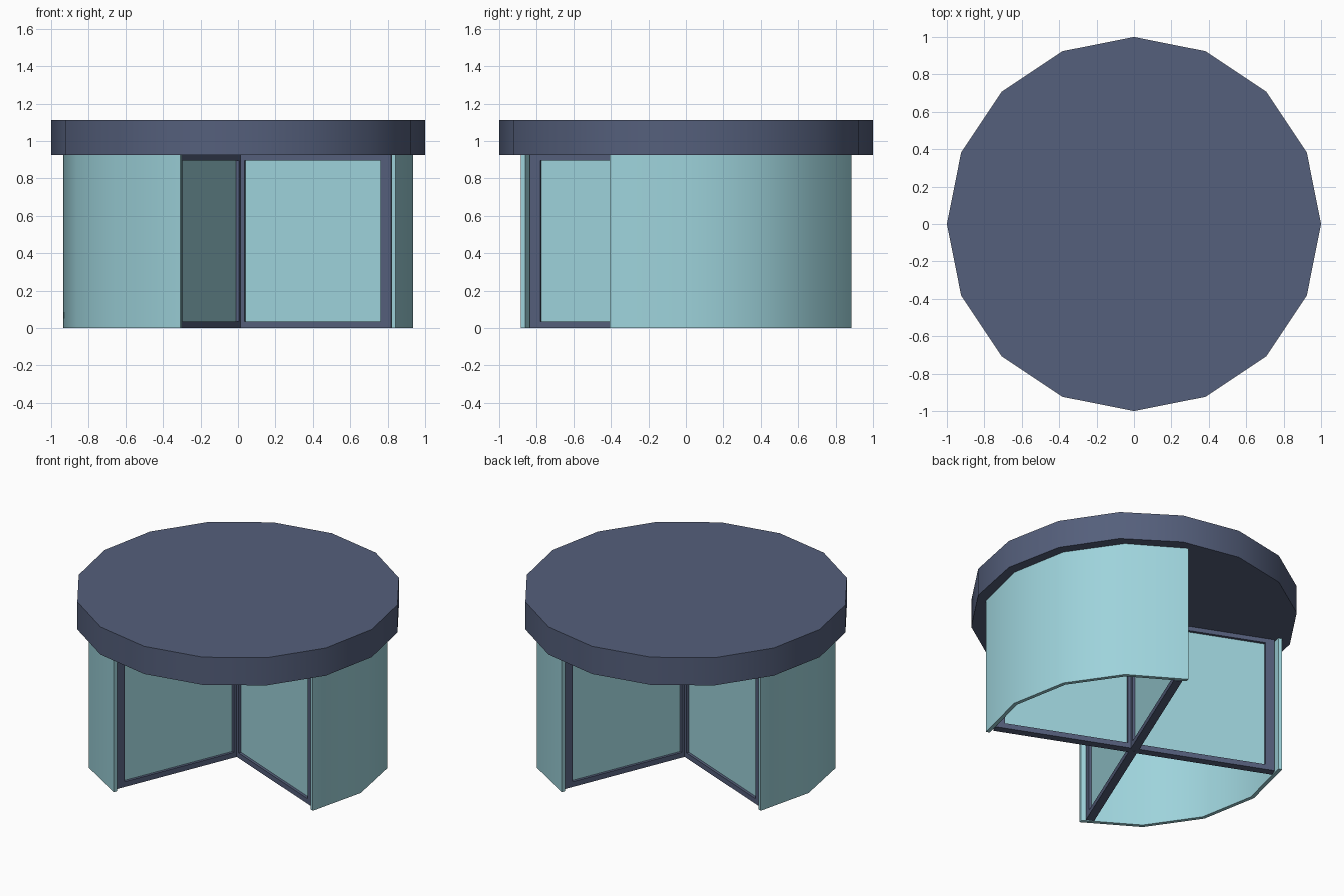
import bpy, bmesh
from math import sin, cos, radians, pi
from mathutils import Matrix

if "Cube" in bpy.data.objects:
    bpy.data.objects.remove(bpy.data.objects["Cube"])


def material(name, color):
    m = bpy.data.materials.new(name)
    m.diffuse_color = color
    m.use_nodes = True
    m.node_tree.nodes["Principled BSDF"].inputs["Base Color"].default_value = m.diffuse_color
    return m


FRAME = material("slate_frame", (0.09, 0.115, 0.2, 1))
GLASS = material("teal_glass", (0.34, 0.65, 0.71, 1))


def finish(name, bm, mat, smooth=False):
    bmesh.ops.recalc_face_normals(bm, faces=bm.faces)
    me = bpy.data.meshes.new(name)
    bm.to_mesh(me)
    bm.free()
    ob = bpy.data.objects.new(name, me)
    bpy.context.collection.objects.link(ob)
    me.materials.append(mat)
    if smooth:
        bpy.ops.object.select_all(action='DESELECT')
        ob.select_set(True)
        bpy.context.view_layer.objects.active = ob
        bpy.ops.object.shade_smooth_by_angle(angle=radians(30))
    return ob


def add_box(bm, x0, x1, thick, z0, z1):
    size = Matrix.Diagonal((x1 - x0, thick, z1 - z0, 1))
    mid = Matrix.Translation(((x0 + x1) / 2, 0, (z0 + z1) / 2))
    bmesh.ops.create_cube(bm, size=1, matrix=mid @ size)


WALL_TOP, TOP = 0.925, 1.112
TILT = radians(-22.5)

# Canopy: 16-sided drum
bm = bmesh.new()
bmesh.ops.create_cone(bm, cap_ends=True, segments=16, radius1=1, radius2=1,
                      depth=TOP - WALL_TOP,
                      matrix=Matrix.Translation((0, 0, (TOP + WALL_TOP) / 2)))
# start with a corner on the x axis
turn = -math_a if (math_a := 0) else 0
finish("canopy", bm, FRAME, True)


# Curved side walls: a radial section swept through four segments
def curved_wall(name, mid):
    bm = bmesh.new()
    rings = []
    for i in range(5):
        a = mid + radians(-48.3 + 96.6 * i / 4)
        rings.append([bm.verts.new((r * cos(a), r * sin(a), z))
                      for r, z in ((0.911, 0), (0.936, 0), (0.936, WALL_TOP), (0.911, WALL_TOP))])
    for a, b in zip(rings, rings[1:]):
        for k in range(4):
            n = (k + 1) % 4
            bm.faces.new((a[k], a[n], b[n], b[k]))
    bm.faces.new(rings[0])
    bm.faces.new(rings[-1])
    finish(name, bm, GLASS, True)


curved_wall("right_wall", radians(22.5))
curved_wall("left_wall", radians(202.5))

# Four door wings: frame of stiles and rails around a glass pane
R_IN, R_OUT, THICK, RAIL = 0.005, 0.895, 0.052, 0.035
for i in range(4):
    rot = Matrix.Rotation(TILT + i * pi / 2, 4, 'Z')
    bm = bmesh.new()
    add_box(bm, R_IN, 0.047, THICK, 0, WALL_TOP)
    add_box(bm, R_OUT - 0.06, R_OUT, THICK, 0, WALL_TOP)
    add_box(bm, 0.047, R_OUT - 0.06, THICK, 0, RAIL)
    add_box(bm, 0.047, R_OUT - 0.06, THICK, WALL_TOP - 0.03, WALL_TOP)
    finish(f"door_frame_{i + 1}", bm, FRAME).matrix_world = rot
    bm = bmesh.new()
    add_box(bm, 0.04, R_OUT - 0.05, 0.016, RAIL - 0.01, WALL_TOP - 0.02)
    finish(f"door_glass_{i + 1}", bm, GLASS).matrix_world = rot
